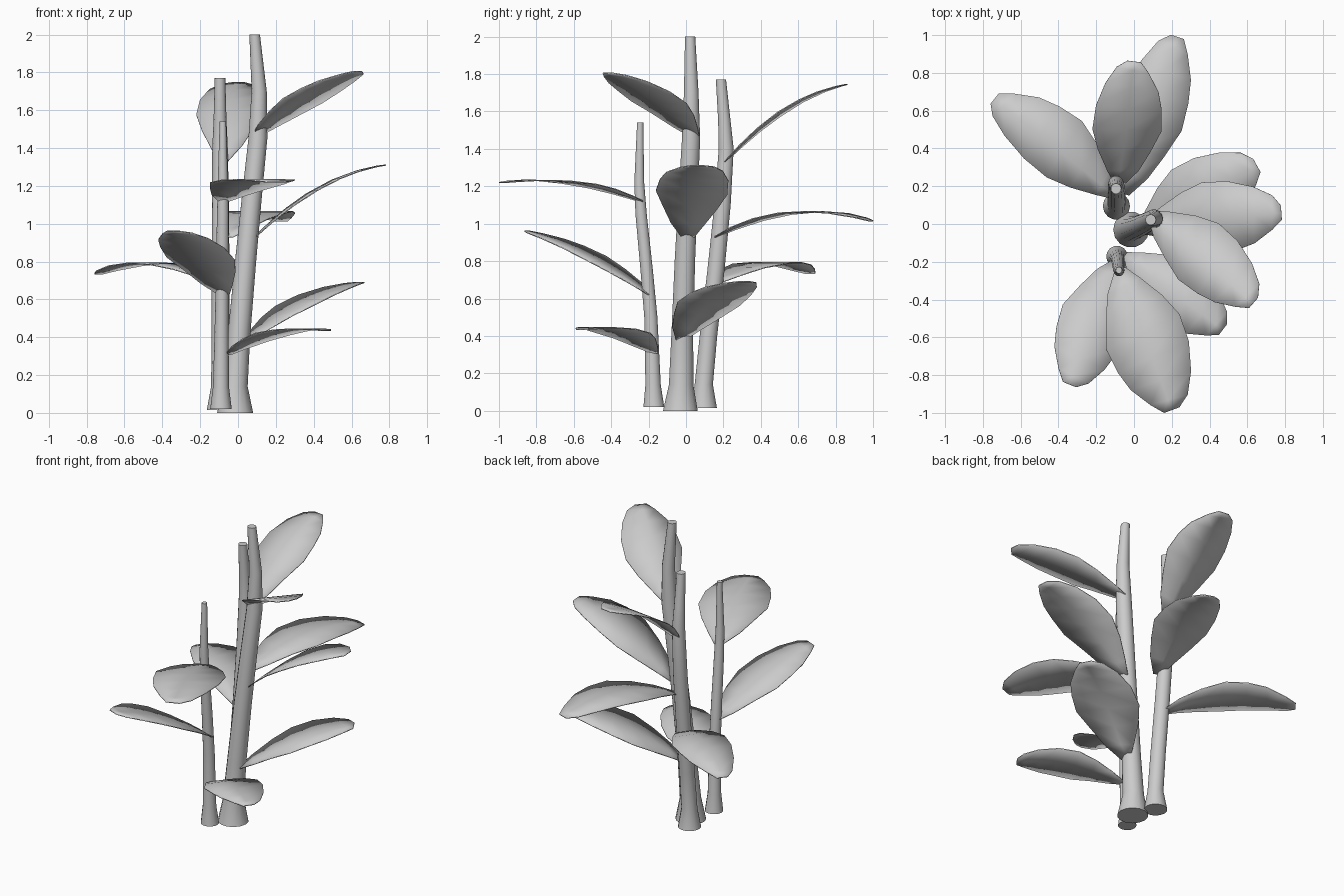
import bpy, bmesh
from mathutils import Vector
from math import sin, cos, tau

if "Cube" in bpy.data.objects:
    bpy.data.objects.remove(bpy.data.objects["Cube"])


def make_object(name, bm, angle):
    bmesh.ops.recalc_face_normals(bm, faces=bm.faces)
    me = bpy.data.meshes.new(name)
    bm.to_mesh(me)
    bm.free()
    ob = bpy.data.objects.new(name, me)
    bpy.context.collection.objects.link(ob)
    bpy.ops.object.select_all(action='DESELECT')
    ob.select_set(True)
    bpy.context.view_layer.objects.active = ob
    bpy.ops.object.shade_smooth_by_angle(angle=angle)
    return ob


def stalk(name, rings, sides=14):
    """Tapered stem lofted through (x, y, z, radius) rings."""
    bm = bmesh.new()
    loops = [[bm.verts.new((x + r * cos(tau * i / sides), y + r * sin(tau * i / sides), z))
              for i in range(sides)] for x, y, z, r in rings]
    for a, b in zip(loops, loops[1:]):
        for i in range(sides):
            j = (i + 1) % sides
            bm.faces.new((a[i], a[j], b[j], b[i]))
    bm.faces.new(loops[0][::-1])
    bm.faces.new(loops[-1])
    make_object(name, bm, 0.8)


# (position along the leaf, share of the half width), separate for each edge
LEFT = [(0, .14), (.1, .4), (.26, .76), (.42, 1), (.61, .98), (.8, .78), (.94, .5), (1, .2)]
RIGHT = [(0, .14), (.13, .5), (.29, .76), (.47, 1), (.64, .93), (.78, .78), (.92, .45), (1, .2)]


def leaf(name, base, tip, mid_z, left, right):
    """Arched blade, level across, with a slightly irregular outline."""
    base, tip = Vector(base), Vector(tip)
    d = tip - base
    side = Vector((-d.y, d.x, 0)).normalized()
    arch = mid_z - (base.z + tip.z) / 2

    def point(t, offset):
        p = base + d * t + side * offset
        p.z += 4 * arch * t * (1 - t)
        return p

    bm = bmesh.new()
    rows = []
    for (tl, wl), (tr, wr) in zip(LEFT, RIGHT):
        rows.append([bm.verts.new(point(tl, wl * left)),
                     bm.verts.new(point((tl + tr) / 2, 0)),
                     bm.verts.new(point(tr, -wr * right))])
    for a, b in zip(rows, rows[1:]):
        for i in range(2):
            bm.faces.new((a[i], a[i + 1], b[i + 1], b[i]))
    ob = make_object(name, bm, 0.7)
    mod = ob.modifiers.new("thickness", 'SOLIDIFY')
    mod.thickness = 0.006
    mod.offset = 0


# Three stalks, flared at the foot
stalk("tall_stalk", [(-.015, -.03, 0, .095), (-.016, -.026, .14, .067), (.004, -.02, .4, .06),
                     (.04, -.006, .8, .056), (.072, .01, 1.13, .053), (.105, .027, 1.45, .05),
                     (.112, .028, 1.7, .04), (.088, .022, 2.0, .028)])
stalk("middle_stalk", [(-.093, .095, .015, .072), (-.092, .095, .14, .05), (-.092, .12, .4, .048),
                       (-.092, .16, .75, .047), (-.093, .195, 1.1, .045), (-.095, .215, 1.4, .041),
                       (-.095, .205, 1.55, .034), (-.095, .187, 1.77, .028)])
stalk("short_stalk", [(-.09, -.172, .02, .057), (-.09, -.176, .14, .042), (-.086, -.188, .5, .036),
                      (-.083, -.21, .75, .034), (-.08, -.24, 1.05, .031),
                      (-.08, -.25, 1.22, .027), (-.08, -.245, 1.54, .017)])

# Three leaves on each stalk: base, tip, height halfway, left and right half widths
leaf("tall_leaf_upper", (.09, .05, 1.46), (.63, -.42, 1.805), 1.67, .2, .165)
leaf("tall_leaf_middle", (.08, .01, .92), (.78, .06, 1.31), 1.19, .19, .195)
leaf("tall_leaf_lower", (.04, -.03, .38), (.65, .31, .69), .59, .2, .2)
leaf("middle_leaf_upper", (-.08, .21, 1.33), (0, .86, 1.745), 1.61, .175, .19)
leaf("middle_leaf_middle", (-.05, .16, .93), (.23, .99, 1.015), 1.06, .18, .18)
leaf("middle_leaf_lower", (-.1, .15, .68), (-.74, .66, .735), .79, .15, .2)
leaf("short_leaf_upper", (-.075, -.24, 1.12), (.2, -.985, 1.22), 1.22, .215, .215)
leaf("short_leaf_middle", (-.07, -.19, .62), (-.34, -.85, .96), .835, .18, .195)
leaf("short_leaf_lower", (-.05, -.17, .31), (.47, -.56, .435), .425, .18, .17)
